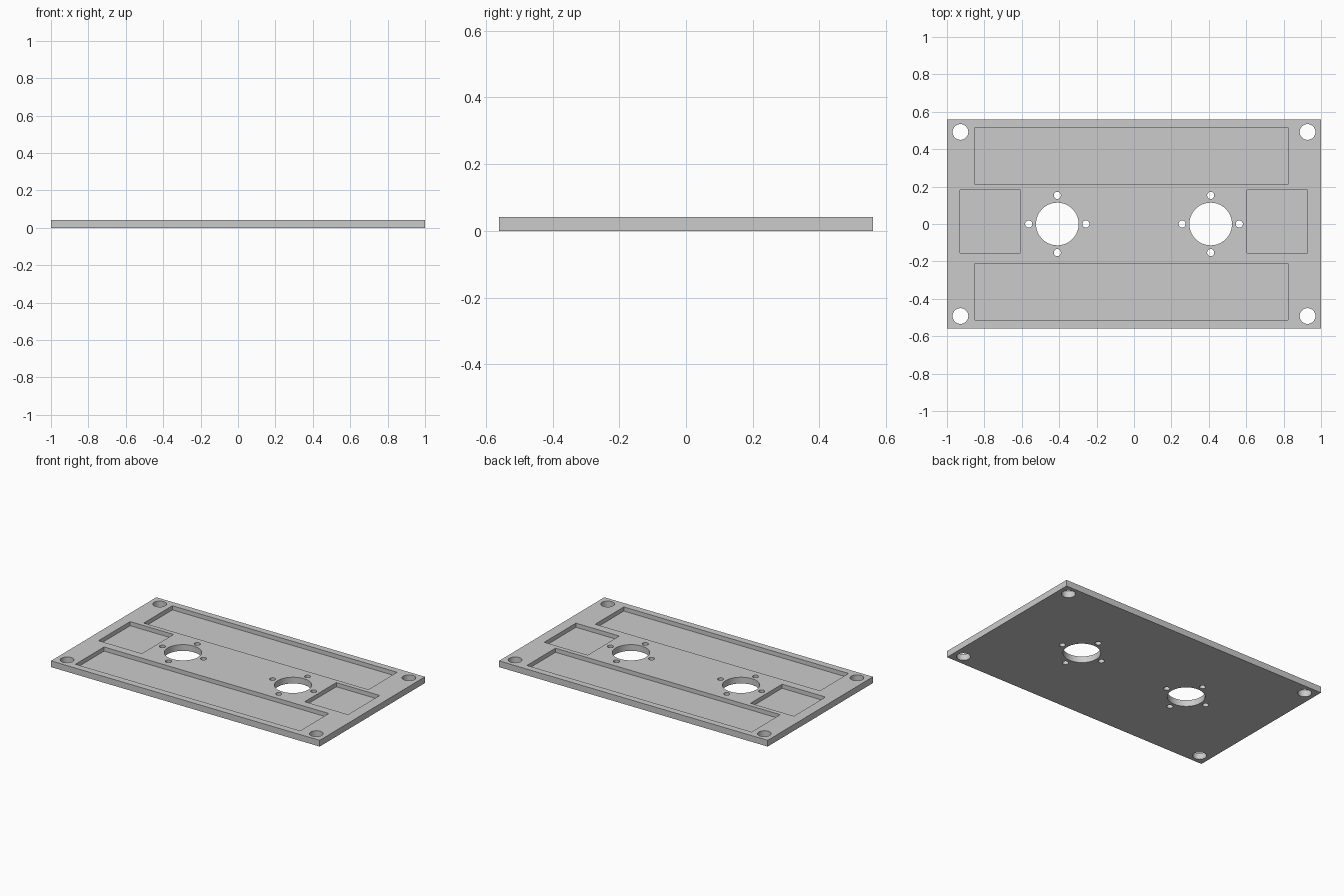
import bpy
import bmesh
import math
from mathutils import Matrix, Vector

default = bpy.data.objects.get("Cube")
if default:
    bpy.data.objects.remove(default, do_unlink=True)

THICK = 0.042
POCKET_FLOOR = 0.014

grey = bpy.data.materials.new("grey")
grey.use_nodes = True
colour = (0.6, 0.6, 0.6, 1)
grey.diffuse_color = colour
grey.node_tree.nodes["Principled BSDF"].inputs["Base Color"].default_value = colour


def add_box(bm, x0, x1, y0, y1, z0, z1):
    centre = Vector((x0 + x1, y0 + y1, z0 + z1)) / 2
    size = Matrix.Diagonal((x1 - x0, y1 - y0, z1 - z0, 1))
    bmesh.ops.create_cube(bm, size=1, matrix=Matrix.Translation(centre) @ size)


def add_hole(bm, x, y, radius, sides):
    bmesh.ops.create_cone(bm, cap_ends=True, segments=sides, radius1=radius,
                          radius2=radius, depth=THICK * 3,
                          matrix=Matrix.Translation((x, y, THICK / 2)))


def make_object(name, bm):
    mesh = bpy.data.meshes.new(name)
    bm.to_mesh(mesh)
    bm.free()
    mesh.materials.append(grey)
    obj = bpy.data.objects.new(name, mesh)
    bpy.context.collection.objects.link(obj)
    return obj


# Plate body
bm = bmesh.new()
add_box(bm, -1, 1, -0.56, 0.56, 0, THICK)
plate = make_object("mounting_plate", bm)

# Long and side pockets, sunk from the top
cuts = bmesh.new()
for x0, x1, y0, y1 in ((-0.85, 0.823, 0.212, 0.516), (-0.85, 0.823, -0.514, -0.21),
                       (-0.93, -0.607, -0.155, 0.181), (0.605, 0.928, -0.155, 0.181)):
    add_box(cuts, x0, x1, y0, y1, POCKET_FLOOR, THICK * 2)

# Through holes: corners, large openings and their four screw holes
for side in (-1, 1):
    for end in (-1, 1):
        add_hole(cuts, side * 0.928, end * 0.492, 0.042, 48)
    add_hole(cuts, side * 0.41, 0, 0.114, 64)
    for i in range(4):
        a = i * math.pi / 2
        add_hole(cuts, side * 0.41 + 0.153 * math.cos(a), 0.153 * math.sin(a), 0.019, 32)
cutter = make_object("hole_cutter", cuts)
cutter.hide_render = True

# Cut the plate and drop the helper
cut = plate.modifiers.new("cut", "BOOLEAN")
cut.operation = "DIFFERENCE"
cut.solver = "EXACT"
cut.object = cutter
bpy.ops.object.select_all(action="DESELECT")
plate.select_set(True)
bpy.context.view_layer.objects.active = plate
bpy.ops.object.modifier_apply(modifier=cut.name)
bpy.data.objects.remove(cutter, do_unlink=True)
bpy.ops.object.shade_smooth_by_angle(angle=math.radians(30))
